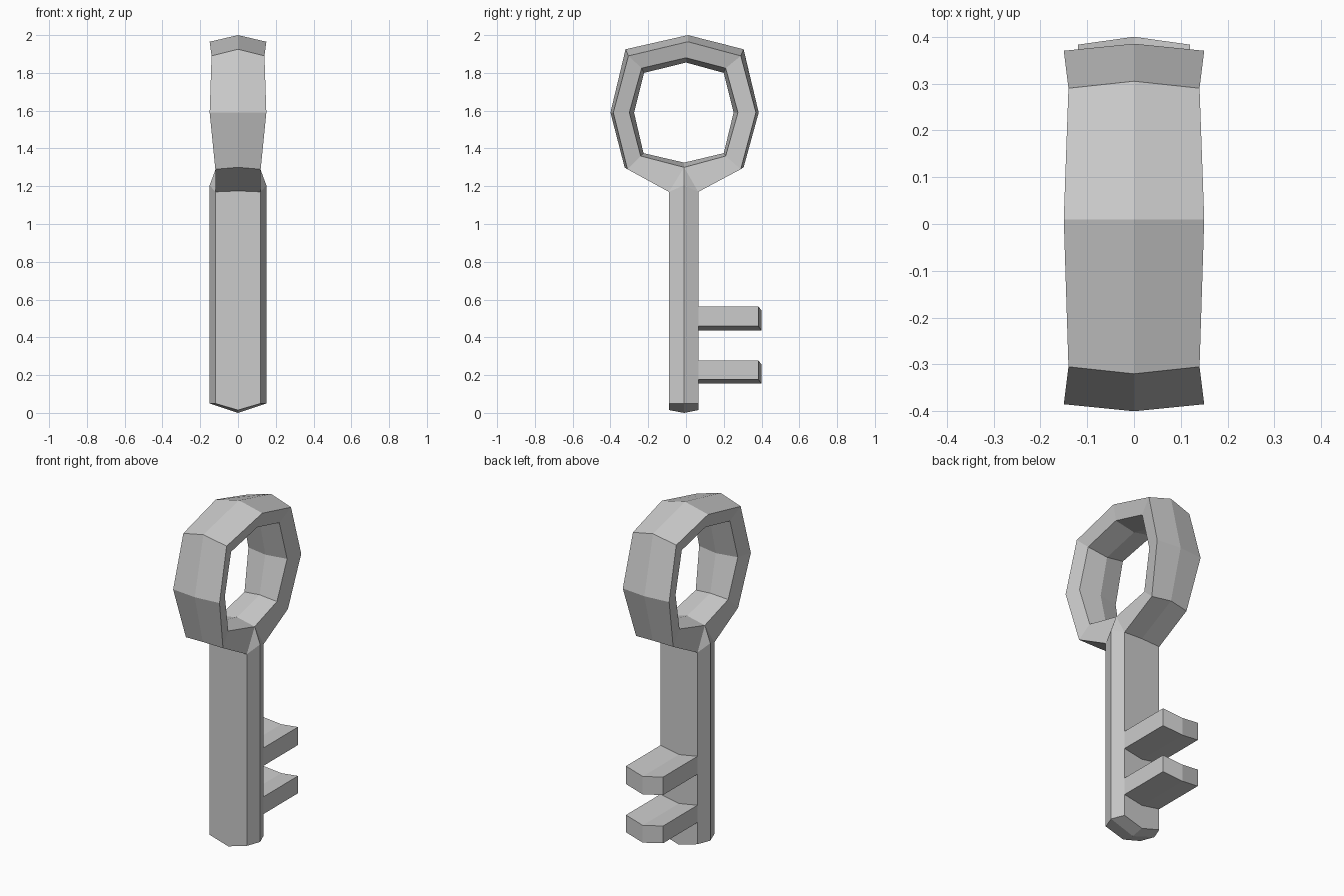
import bpy, bmesh

if "Cube" in bpy.data.objects:
    bpy.data.objects.remove(bpy.data.objects["Cube"])


def make_object(name, bm):
    bmesh.ops.recalc_face_normals(bm, faces=bm.faces)
    mesh = bpy.data.meshes.new(name)
    bm.to_mesh(mesh)
    bm.free()
    obj = bpy.data.objects.new(name, mesh)
    bpy.context.collection.objects.link(obj)
    return obj


def row(bm, half_width, side, centre):
    """Left, middle and right vertices; side and centre are (y, z)."""
    return [bm.verts.new((x, *p)) for x, p in
            ((-half_width, side), (0, centre), (half_width, side))]


def bridge(bm, a, b):
    """Join two vertex rows, leaving out repeated corners."""
    for i in range(len(a) - 1):
        corners = list(dict.fromkeys((a[i], a[i + 1], b[i + 1], b[i])))
        if len(corners) > 2:
            bm.faces.new(corners)


# Bow and shaft share one continuous shell
bm = bmesh.new()

# Bow stations: outer (half width, side, ridge), inner (half width, side, ridge)
stations = [
    (.12, (-.31, 1.29), (-.325, 1.30), .105, (-.24, 1.36), (-.225, 1.375)),
    (.15, (-.385, 1.59), (-.40, 1.59), .125, (-.30, 1.59), (-.275, 1.59)),
    (.14, (-.305, 1.89), (-.32, 1.925), .12, (-.235, 1.825), (-.222, 1.80)),
    (.15, (.01, 1.965), (.01, 2.0), .125, (.0, 1.88), (.0, 1.855)),
    (.14, (.29, 1.89), (.305, 1.925), .12, (.21, 1.825), (.20, 1.80)),
    (.15, (.37, 1.59), (.385, 1.59), .125, (.275, 1.59), (.252, 1.59)),
    (.12, (.29, 1.29), (.305, 1.30), .105, (.21, 1.36), (.20, 1.375)),
]
outer = [row(bm, *s[:3]) for s in stations]
inner = [row(bm, *s[3:]) for s in stations]

# Neck: the bow opens out into the six-sided shaft
neck_front = row(bm, .12, (-.09, 1.17), (-.09, 1.175))
neck_back = row(bm, .12, (.065, 1.17), (.065, 1.175))
neck_side = [bm.verts.new((x, -.01, 1.205)) for x in (-.15, .15)]
low = row(bm, .115, (-.01, 1.30), (-.01, 1.325))

outer_path = [neck_front] + outer + [neck_back]
inner_path = [low] + inner + [low]
for i in range(len(outer_path) - 1):
    o0, o1 = outer_path[i:i + 2]
    n0, n1 = inner_path[i:i + 2]
    bridge(bm, o0, o1)
    bridge(bm, n0, n1)
    for k in (0, 2):
        bm.faces.new((o0[k], o1[k], n1[k], n0[k]))
for k, side in zip((0, 2), neck_side):
    bm.faces.new((neck_front[k], side, low[k]))
    bm.faces.new((neck_back[k], side, low[k]))

# Shaft walls and ridged bottom
foot = [row(bm, w, (y, .05), (y, z)) for w, y, z in
        ((.12, -.09, .015), (.15, -.01, 0), (.12, .065, .015))]
bridge(bm, foot[0], foot[1])
bridge(bm, foot[1], foot[2])
bridge(bm, neck_front, foot[0])
bridge(bm, neck_back, foot[2])
for k, side in zip((0, 2), neck_side):
    bridge(bm, [neck_front[k], side, neck_back[k]], [f[k] for f in foot])
make_object("bow_and_shaft", bm)


# Bit teeth: chevron section bars with a pointed end
def tooth(name, bottom, top):
    bm = bmesh.new()
    dip = .022
    rows = [row(bm, .12, (ys, z), (yc, z - dip)) for ys, yc, z in
            ((.03, .03, bottom), (.383, .40, bottom),
             (.383, .40, top), (.03, .03, top))]
    for i in range(4):
        bridge(bm, rows[i], rows[(i + 1) % 4])
    for k in (0, 2):
        bm.faces.new([r[k] for r in rows])
    make_object(name, bm)


tooth("upper_tooth", .459, .564)
tooth("lower_tooth", .177, .278)
